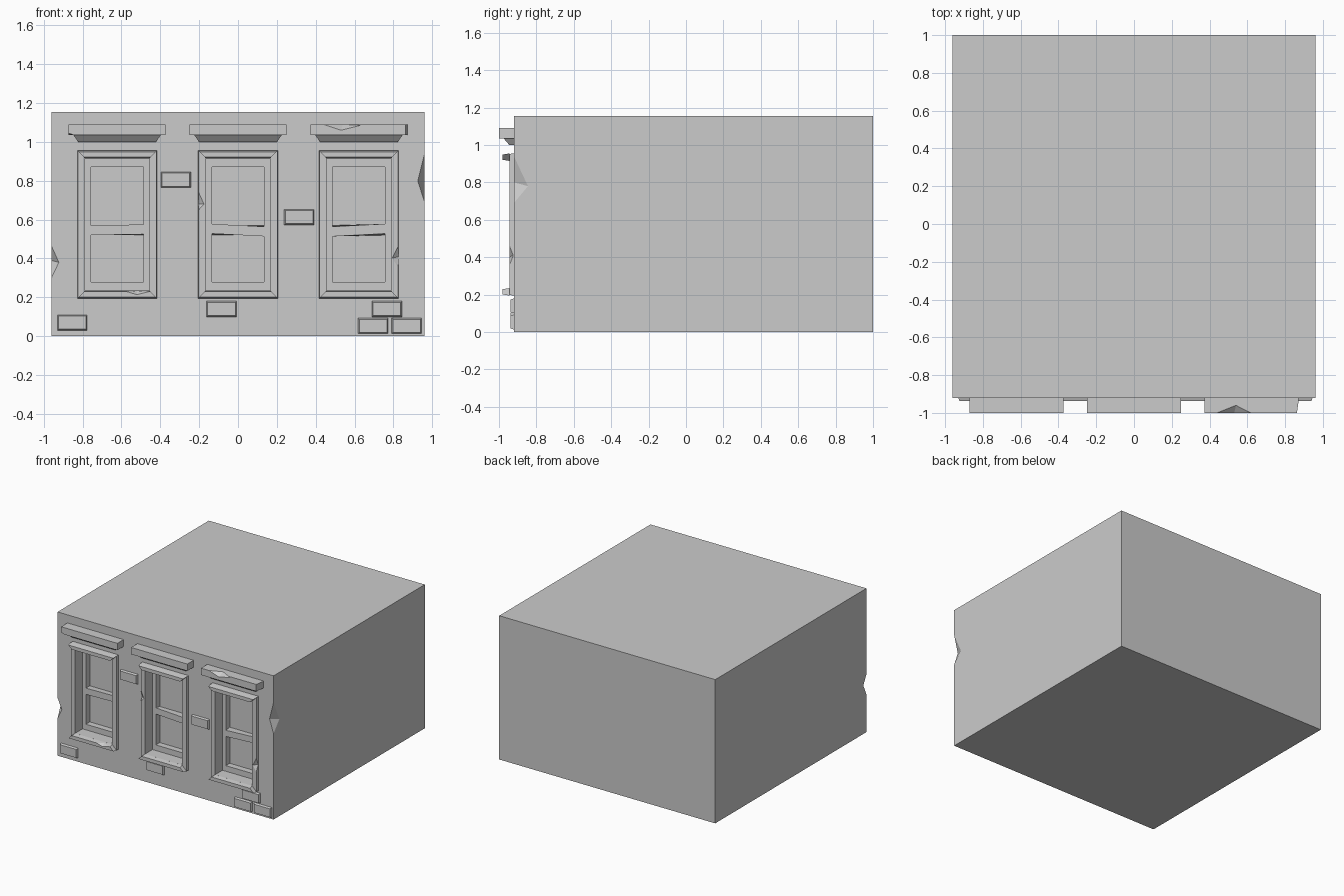
import bpy, bmesh

if "Cube" in bpy.data.objects:
    bpy.data.objects.remove(bpy.data.objects["Cube"])


def finish(name, bm):
    bmesh.ops.recalc_face_normals(bm, faces=bm.faces)
    me = bpy.data.meshes.new(name)
    bm.to_mesh(me)
    bm.free()
    ob = bpy.data.objects.new(name, me)
    bpy.context.collection.objects.link(ob)
    return ob


def loft(name, loops, closed=False):
    """Bridge equal-length loops; cap the ends, or close into a ring."""
    bm = bmesh.new()
    rows = [[bm.verts.new(p) for p in lp] for lp in loops]
    n = len(rows[0])
    pairs = list(zip(rows, rows[1:] + ([rows[0]] if closed else [])))
    for a, b in pairs:
        for i in range(n):
            j = (i + 1) % n
            bm.faces.new((a[i], a[j], b[j], b[i]))
    if not closed:
        bm.faces.new(rows[0])
        bm.faces.new(rows[-1])
    return finish(name, bm)


def rect(x0, x1, z0, z1, y):
    return [(x0, y, z0), (x1, y, z0), (x1, y, z1), (x0, y, z1)]


def plan(x0, x1, y0, y1, z):
    return [(x0, y0, z), (x1, y0, z), (x1, y1, z), (x0, y1, z)]


def hull(name, pts):
    bm = bmesh.new()
    for p in pts:
        bm.verts.new(p)
    bmesh.ops.convex_hull(bm, input=bm.verts)
    return finish(name, bm)


def cut(ob, cutter):
    m = ob.modifiers.new("cut", 'BOOLEAN')
    m.operation, m.solver, m.object = 'DIFFERENCE', 'EXACT', cutter
    cutter.hide_render = True
    bpy.context.view_layer.objects.active = ob
    bpy.ops.object.modifier_apply(modifier=m.name)
    bpy.data.objects.remove(cutter)


WALL = -0.92
CENTERS = (-0.622, 0.0, 0.622)

# Main block with broken front corners
body = loft("wall_block", [rect(-.96, .96, 0, 1.155, WALL), rect(-.96, .96, 0, 1.155, 1)])
cut(body, hull("chip", [(.96, WALL, .69), (.96, WALL, .94), (.925, WALL, .8),
                        (.96, -.845, .78), (1.1, -1.1, .8)]))
cut(body, hull("chip", [(-.96, WALL, .3), (-.96, WALL, .465), (-.922, WALL, .38),
                        (-.96, -.88, .39), (-1.1, -1.1, .38)]))

# Small height offsets that make each sash slightly crooked
TILT = ((0, .005), (.008, -.006), (-.006, .008))
frames, lintels = [], []
for k, c in enumerate(CENTERS):
    # Window recess
    cut(body, loft("recess", [rect(c - .165, c + .165, .235, .915, -1.1),
                              rect(c - .165, c + .165, .235, .915, -.80)]))

    # Sash: stiles, end rails and crooked meeting rail
    tl, tr = TILT[k]
    for s in (-1, 1):
        a, b = sorted((c + s * .135, c + s * .165))
        loft("sash_stile", [rect(a, b, .235, .915, -.85), rect(a, b, .235, .915, -.80)])
    for z0, z1, t in ((.235, .28, 0), (.52, .57, 1), (.87, .915, 0)):
        l, r = c - .135, c + .135
        front = [(l, -.85, z0 + tl * t), (r, -.85, z0 + tr * t),
                 (r, -.85, z1 + tr * t), (l, -.85, z1 + tl * t)]
        loft("sash_rail", [front, rect(l, r, z0, z1, -.80)])

    # Surround with sloping outer edge
    def ring(d, y):
        return rect(c - .165 - d, c + .165 + d, .235 - d, .915 + d, y)
    frames.append(loft("window_surround", [ring(.04, WALL), ring(.037, -.945),
                                           ring(0, -.945), ring(0, WALL)], closed=True))

    # Raised mitred head and sill bars
    for name, zo, s in (("head_bar", .955, 1), ("sill_bar", .195, -1)):
        def bar(o, i, y):
            return [(c - .205 + o, y, zo - s * o), (c + .205 - o, y, zo - s * o),
                    (c + .205 - i, y, zo - s * i), (c - .205 + i, y, zo - s * i)]
        frames.append(loft(name, [bar(0, .04, -.944), bar(.006, .034, -.98)]))

    # Lintel and its tapered lower moulding
    lintels.append(loft("lintel", [plan(c - .25, c + .25, -1, WALL, 1.035),
                                   plan(c - .25, c + .25, -1, WALL, 1.09)]))
    loft("lintel_moulding", [plan(c - .2, c + .2, -.945, WALL, 1.0),
                             plan(c - .225, c + .225, -.975, WALL, 1.035)])

# Chips in the lintels
cut(lintels[2], hull("chip", [(.44, -1, 1.09), (.63, -1, 1.085), (.53, -1, 1.06),
                              (.54, -.96, 1.09), (.53, -1.1, 1.2)]))
cut(lintels[2], hull("chip", [(.855, -1.05, 1.0), (.855, -1.05, 1.15), (.877, -.9, 1.0),
                              (.877, -.9, 1.15), (1, -1.05, 1.0), (1, -1.05, 1.15)]))
cut(lintels[0], hull("chip", [(-.90, -1.01, 1.06), (-.82, -1.01, 1.03), (-.872, -.96, 1.03),
                              (-.90, -1.01, 1.0), (-.82, -1.01, 1.0)]))

# Chips in the window surrounds
cut(frames[3], hull("chip", [(-.204, -.95, .76), (-.204, -.95, .64), (-.168, -.95, .68),
                             (-.21, -.921, .68), (-.26, -.99, .69)]))
cut(frames[6], hull("chip", [(.826, -.95, .48), (.826, -.95, .34), (.785, -.95, .4),
                             (.83, -.921, .41), (.88, -.99, .41)]))
cut(frames[2], hull("chip", [(-.58, -.981, .231), (-.45, -.981, .231), (-.52, -.981, .213),
                             (-.52, -.95, .237), (-.52, -1.03, .27)]))

# Exposed raised bricks
for x, z in ((-.853, .07), (-.32, .805), (.315, .613), (-.085, .14),
             (.766, .14), (.695, .053), (.868, .053)):
    loft("raised_brick", [rect(x - .077, x + .077, z - .04, z + .04, WALL + .01),
                          rect(x - .077, x + .077, z - .04, z + .04, WALL),
                          rect(x - .071, x + .071, z - .034, z + .034, -.937)])
